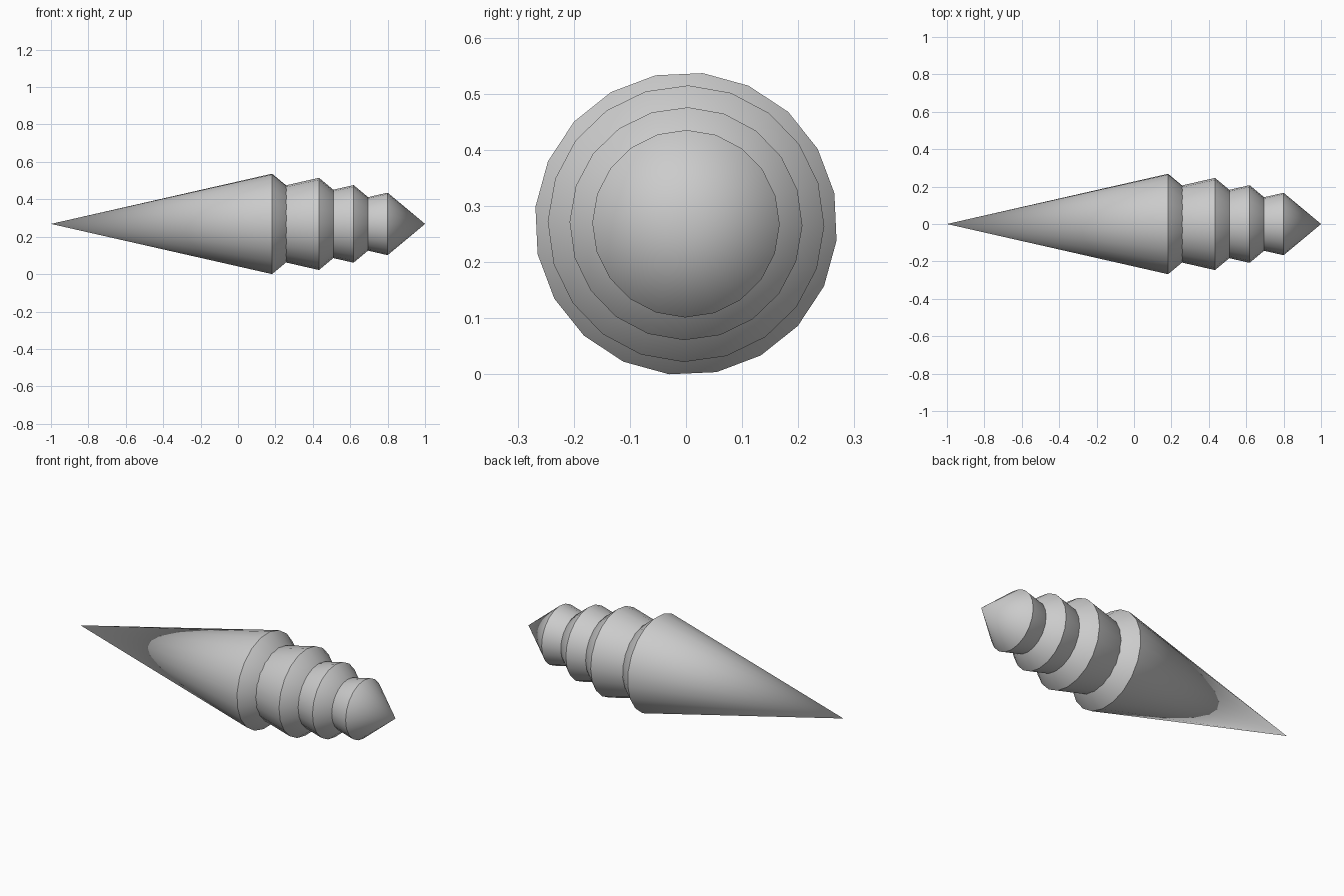
import bpy, bmesh
from math import cos, sin, radians, pi

if "Cube" in bpy.data.objects:
    bpy.data.objects.remove(bpy.data.objects["Cube"])

SIDES = 20
CENTRE_Z = 0.2685
FRONT, BACK = 4.378, 1.2  # cone lengths per unit of radius


def double_cone(name, x, r, turn):
    """Long cone towards -x and short cone towards +x, sharing one rim."""
    bm = bmesh.new()
    tip = bm.verts.new((x - r * FRONT, 0, CENTRE_Z))
    tail = bm.verts.new((x + r * BACK, 0, CENTRE_Z))
    angles = [radians(turn) + 2 * pi * i / SIDES for i in range(SIDES)]
    rim = [bm.verts.new((x, r * cos(a), CENTRE_Z + r * sin(a))) for a in angles]
    for i in range(SIDES):
        a, b = rim[i], rim[(i + 1) % SIDES]
        bm.faces.new((tip, b, a))
        bm.faces.new((tail, a, b))
    bmesh.ops.recalc_face_normals(bm, faces=bm.faces)
    # smooth sides with a crisp rim
    for f in bm.faces:
        f.smooth = True
    for e in bm.edges:
        e.smooth = tip in e.verts or tail in e.verts
    mesh = bpy.data.meshes.new(name)
    bm.to_mesh(mesh)
    bm.free()
    obj = bpy.data.objects.new(name, mesh)
    bpy.context.collection.objects.link(obj)


# Shell whorls: large pointed body, then nested smaller ones
double_cone("main_spike", 0.182, 0.270, 11.6)
double_cone("whorl_large", 0.433, 0.2465, -1)
double_cone("whorl_medium", 0.618, 0.2075, -1)
double_cone("whorl_small", 0.800, 0.1670, -0.5)
